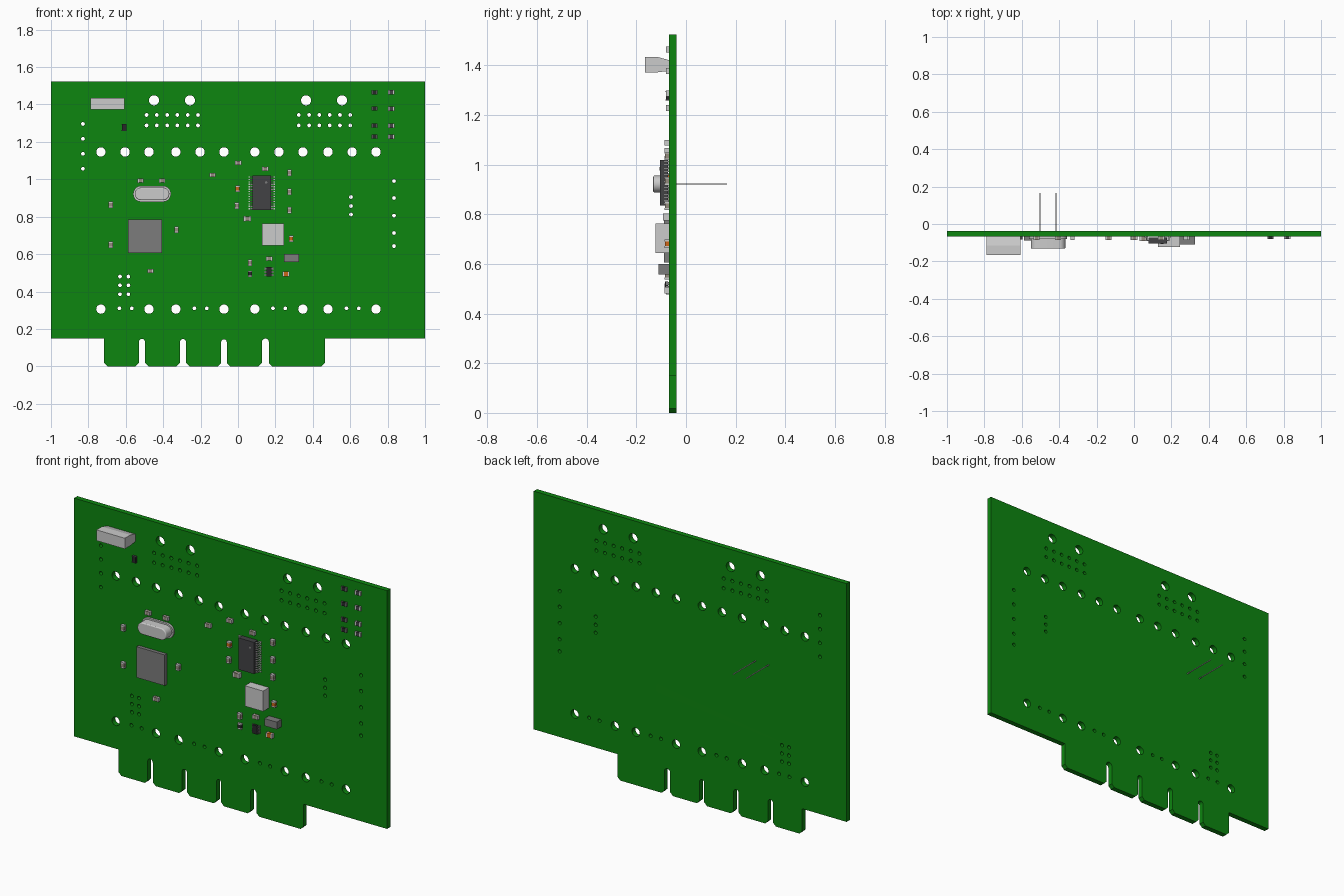
import bpy, bmesh
from math import sin, cos, pi
from mathutils import Vector

if "Cube" in bpy.data.objects:
    bpy.data.objects.remove(bpy.data.objects["Cube"])

FACE, BACK = -0.068, -0.038   # front and back planes of the board


def mat(name, r, g, b):
    m = bpy.data.materials.new(name)
    m.diffuse_color = (r, g, b, 1)
    m.use_nodes = True
    m.node_tree.nodes["Principled BSDF"].inputs["Base Color"].default_value = m.diffuse_color
    return m


GREEN = mat("board_green", 0.004, 0.237, 0.005)
DARK = mat("dark_plastic", 0.055, 0.055, 0.06)
BLACK = mat("black_body", 0.02, 0.02, 0.022)
CHIP = mat("chip_grey", 0.2, 0.2, 0.2)
TAN = mat("ceramic_tan", 0.3, 0.26, 0.21)
ORANGE = mat("orange_body", 0.6, 0.13, 0.01)
METAL = mat("metal", 0.6, 0.6, 0.6)


def add_box(bm, x0, x1, y0, y1, z0, z1, mi=0):
    vs = bmesh.ops.create_cube(bm, size=1)["verts"]
    for v in vs:
        v.co = Vector((x0 + (v.co.x + .5) * (x1 - x0), y0 + (v.co.y + .5) * (y1 - y0),
                       z0 + (v.co.z + .5) * (z1 - z0)))
    for f in {f for v in vs for f in v.link_faces}:
        f.material_index = mi


def finish(bm, name, mats=(), bevel=0, smooth=False):
    bmesh.ops.recalc_face_normals(bm, faces=bm.faces)
    me = bpy.data.meshes.new(name)
    bm.to_mesh(me)
    bm.free()
    ob = bpy.data.objects.new(name, me)
    bpy.context.collection.objects.link(ob)
    for m in mats:
        me.materials.append(m)
    if bevel:
        mod = ob.modifiers.new("bevel", "BEVEL")
        mod.width, mod.segments = bevel, 3 if smooth else 1
    if smooth:
        bpy.ops.object.select_all(action="DESELECT")
        ob.select_set(True)
        bpy.context.view_layer.objects.active = ob
        bpy.ops.object.shade_smooth_by_angle()
    return ob


def box(name, x0, x1, y0, y1, z0, z1, m):
    bm = bmesh.new()
    add_box(bm, x0, x1, y0, y1, z0, z1)
    return finish(bm, name, [m])


def prism(name, pts, step, m, bevel=0, smooth=False):
    bm = bmesh.new()
    f = bm.faces.new([bm.verts.new(p) for p in pts])
    new = bmesh.ops.extrude_face_region(bm, geom=[f])["geom"]
    bmesh.ops.translate(bm, vec=step, verts=[v for v in new if isinstance(v, bmesh.types.BMVert)])
    return finish(bm, name, [m], bevel, smooth)


def circle(x, z, r, n=20):
    return [(x + r * cos(2 * pi * i / n), z + r * sin(2 * pi * i / n)) for i in range(n)]


# board outline with chamfered edge-connector tabs and rounded slots
tabs = [(-.716, -.53), (-.497, -.31), (-.278, -.09), (-.06, .128), (.165, .465)]
outline = [(-1, 1.524), (-1, .148)]
for i, (a, b) in enumerate(tabs):
    if i:
        p = tabs[i - 1][1]
        c, r = (a + p) / 2, (a - p) / 2
        outline += [(c - r * cos(t * pi / 8), .13 + r * sin(t * pi / 8)) for t in range(9)]
    else:
        outline.append((a, .148))
    outline += [(a, .018), (a + .018, 0), (b - .018, 0), (b, .018)]
outline += [(.465, .148), (1, .148), (1, 1.524)]

# drilled holes
holes = [(x, 1.146, .025) for x in (-.733, -.604, -.476, -.332, -.203, -.075,
                                    .09, .219, .347, .481, .61, .738)]
holes += [(x, .306, .025) for x in (-.733, -.476, -.332, -.075, .09, .347, .481, .738)]
holes += [(x, 1.422, .027) for x in (-.449, -.257, .364, .556)]
S = .01
holes += [(x + d, .31, S) for x in (-.634, -.233, .187, .58) for d in (0, .066)]
holes += [(x + .055 * i, z, S) for x in (-.489, .325) for i in range(6) for z in (1.344, 1.288)]
holes += [(-.829, 1.296 - .08 * i, S) for i in range(4)]
holes += [(.834, z, S) for z in (.991, .9, .806, .713, .643)]
holes += [(.604, z, S) for z in (.905, .857, .812)]
holes += [(x, z, S) for x in (-.631, -.586) for z in (.48, .433, .386)]

# board: filled flat curve with holes, made into a mesh
cu = bpy.data.curves.new("board_profile", "CURVE")
cu.dimensions, cu.fill_mode, cu.extrude = "2D", "BOTH", (BACK - FACE) / 2
for loop in [outline] + [circle(*h) for h in holes]:
    sp = cu.splines.new("POLY")
    sp.points.add(len(loop) - 1)
    for p, (x, z) in zip(sp.points, loop):
        p.co = (x, z, 0, 1)
    sp.use_cyclic_u = True
tmp = bpy.data.objects.new("board_profile", cu)
bpy.context.collection.objects.link(tmp)
bpy.context.view_layer.update()
me = bpy.data.meshes.new_from_object(tmp.evaluated_get(bpy.context.evaluated_depsgraph_get()))
bpy.data.objects.remove(tmp)
bm = bmesh.new()
bm.from_mesh(me)
bmesh.ops.remove_doubles(bm, verts=bm.verts, dist=1e-5)
for v in bm.verts:
    x, y, z = v.co
    v.co = (x, (FACE + BACK) / 2 - z, y)
for f in bm.faces:
    f.material_index = 0
board = finish(bm, "circuit_board", [GREEN], smooth=True)

# socket at the top left, tapering towards the board
side = [(-.165, 1.376), (-.165, 1.438), (-.115, 1.438), (FACE, 1.425), (FACE, 1.382), (-.115, 1.376)]
prism("top_socket", [(-.789, y, z) for y, z in side], (.181, 0, 0), METAL)


# crystal can, its flange and its long leads
def stadium(x0, x1, z, r, y, n=10):
    return ([(x1 - r + r * sin(pi * i / n), y, z + r * cos(pi * i / n)) for i in range(n + 1)] +
            [(x0 + r - r * sin(pi * i / n), y, z - r * cos(pi * i / n)) for i in range(n + 1)])


prism("crystal_flange", stadium(-.561, -.358, .926, .043, FACE), (0, -.012, 0), METAL, smooth=True)
prism("crystal_can", stadium(-.552, -.367, .926, .034, FACE), (0, -.064, 0), METAL, .005, True)
for i, x in enumerate((-.502, -.417)):
    prism("crystal_lead_%d" % (i + 1), [(a, FACE, b) for a, b in circle(x, .926, .003, 10)],
          (0, .165 - FACE, 0), METAL, smooth=True)

# large square chip, inductor and diode
box("square_chip", -.588, -.407, -.088, FACE, .61, .788, CHIP)
box("inductor", .129, .246, -.122, FACE, .649, .767, METAL)
box("diode", .246, .325, -.11, FACE, .562, .604, CHIP)


# leaded chips with rows of bent pins on both sides
def leaded_chip(name, x0, x1, z0, z1, top, n, reach, w, body, pin):
    box(name, x0, x1, top, FACE - .004, z0, z1, body)
    bm = bmesh.new()
    mid = (top + FACE) / 2
    for i in range(n):
        z = z0 + (z1 - z0) * (i + .5) / n
        for e, s in ((x0, -1), (x1, 1)):
            a, b, c = e, e + s * reach * .55, e + s * reach
            add_box(bm, min(a, b), max(a, b), mid - .004, mid + .001, z - w, z + w)
            add_box(bm, min(b, b - s * .005), max(b, b - s * .005), mid, FACE, z - w, z + w)
            add_box(bm, min(b, c), max(b, c), FACE - .005, FACE, z - w, z + w)
    finish(bm, name + "_pins", [pin])


leaded_chip("long_chip", .078, .176, .84, 1.023, -.105, 14, .023, .003, DARK, METAL)
prism("pin_one_mark", [(a, -.105, b) for a, b in circle(.15, .987, .007, 12)], (0, -.001, 0), CHIP)
leaded_chip("small_chip", .152, .18, .484, .534, -.085, 3, .01, .006, BLACK, CHIP)


# two-terminal surface parts: coloured body between metal end caps
def smd(name, x, z, vertical, m, s=1.0, H=.018, body=.55, cap=METAL):
    L, W = .017 * s, .0115 * s
    bm = bmesh.new()
    for a, b, k, mi in ((-L, -L * body, 1, 1), (-L * body, L * body, .96, 0), (L * body, L, 1, 1)):
        y0 = FACE - H * k
        if vertical:
            add_box(bm, x - W * k, x + W * k, y0, FACE, z + a, z + b, mi)
        else:
            add_box(bm, x + a, x + b, y0, FACE, z - W * k, z + W * k, mi)
    finish(bm, name, [m, cap])


flat = [(-.521, .997), (-.406, .997), (-.468, .514), (-.136, 1.027), (.002, 1.092),
        (.146, 1.06), (.168, .58)]
upright = [(-.68, .868), (-.68, .654), (-.329, .735), (.275, 1.039), (.275, .938),
           (.275, .839), (-.006, .863), (.064, .558)]
for i, (x, z) in enumerate(flat):
    smd("flat_capacitor_%d" % (i + 1), x, z, False, TAN)
for i, (x, z) in enumerate(upright):
    smd("upright_capacitor_%d" % (i + 1), x, z, True, TAN)
smd("large_capacitor", .05, .793, False, TAN, 1.2, .024)
smd("orange_part_1", .284, .686, True, ORANGE)
smd("orange_part_2", .257, .498, False, ORANGE, 1.15)
smd("orange_part_3", -.002, .954, True, ORANGE)
smd("resistor_lower", .064, .498, True, BLACK, 1, .012)
smd("resistor_left", -.609, 1.282, True, BLACK, 1.1, .014, .8, DARK)

# indicator lights and their resistors in the top right corner
for i, z in enumerate((1.469, 1.382, 1.291, 1.232)):
    smd("indicator_%d" % (i + 1), .73, z, False, BLACK, 1, .012, .6, CHIP)
    smd("indicator_resistor_%d" % (i + 1), .82, z, False, DARK, 1.05, .012, .5)

# settle the mounted parts onto the measured heights
for ob in bpy.data.objects:
    if ob is not board and ob.name != board.name:
        ob.location.z = -.004
